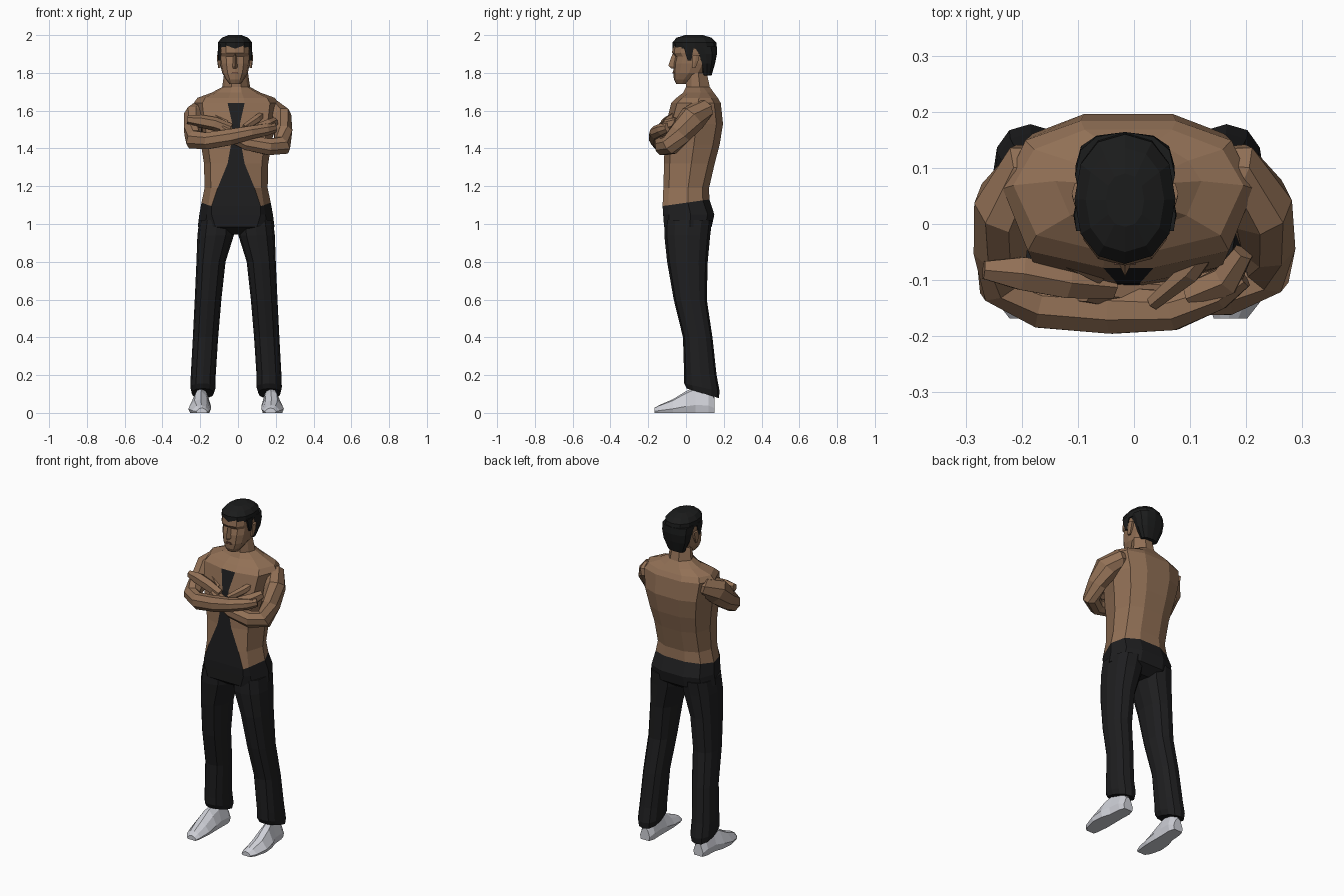
import bpy, bmesh, math
from mathutils import Vector

CX = -0.01  # body centre line


def material(name, rgb):
    m = bpy.data.materials.new(name)
    m.diffuse_color = (*rgb, 1)
    return m


SKIN = material("brown_skin", (0.285, 0.162, 0.092))
BLACK = material("black_cloth", (0.013, 0.013, 0.014))
HAIR = material("black_hair", (0.011, 0.0115, 0.0115))
WHITE = material("white_shoe", (0.62, 0.63, 0.68))
LIP = material("dark_lip", (0.15, 0.07, 0.045))


def loft(name, rings, mats, rule=None):
    """Skin a list of equal-length rings, closing both ends."""
    bm = bmesh.new()
    rows = [[bm.verts.new(p) for p in r] for r in rings]
    n = len(rows[0])
    for k in range(len(rows) - 1):
        for i in range(n):
            j = (i + 1) % n
            f = bm.faces.new((rows[k][i], rows[k][j], rows[k + 1][j], rows[k + 1][i]))
            if rule:
                f.material_index = rule(k, i)
    bm.faces.new(rows[0][::-1])
    bm.faces.new(rows[-1])
    bmesh.ops.recalc_face_normals(bm, faces=bm.faces)
    me = bpy.data.meshes.new(name)
    bm.to_mesh(me)
    bm.free()
    for m in mats:
        me.materials.append(m)
    ob = bpy.data.objects.new(name, me)
    bpy.context.collection.objects.link(ob)
    return ob


def oval(z, x0, x1, y0, y1, n=12, e=0.8):
    """Horizontal rounded-box section between the given limits."""
    pts = []
    for i in range(n):
        a = 2 * math.pi * i / n
        c, s = math.cos(a), math.sin(a)
        c = math.copysign(abs(c) ** e, c) if abs(c) > 1e-6 else 0
        s = math.copysign(abs(s) ** e, s) if abs(s) > 1e-6 else 0
        pts.append(((x0 + x1) / 2 + (x1 - x0) / 2 * c, (y0 + y1) / 2 + (y1 - y0) / 2 * s, z))
    return pts


def stack(name, rows, mat, cx=CX, n=12, e=0.8):
    """Stacked sections: z, half width, front y, back y."""
    return loft(name, [oval(z, cx - w, cx + w, a, b, n, e) for z, w, a, b in rows], [mat])


def limb(name, path, mat, n=8):
    """Tube along x, y, z with horizontal and vertical radii."""
    P = [Vector(p[:3]) for p in path]
    rings = []
    for i, p in enumerate(path):
        t = (P[min(i + 1, len(P) - 1)] - P[max(i - 1, 0)]).normalized()
        side = t.cross(Vector((0, 0, 1))).normalized()
        up = side.cross(t)
        rings.append([P[i] + side * p[3] * math.cos(a) + up * p[4] * math.sin(a)
                      for a in [2 * math.pi * (k + 0.5) / n for k in range(n)]])
    return loft(name, rings, [mat])


def torso_ring(z, w, yf, yb, s, rise=0.0):
    """Mirrored body section; s is the panel half width, rise lifts the back."""
    mid = (yf + yb) / 2 + 0.01
    half = [(s, yf), (max(0.8 * w, s + 0.008), yf + 0.03), (w, mid),
            (0.82 * w, yb - 0.035), (0.38 * w, yb)]
    pts = [(CX + x, y) for x, y in half] + [(CX - x, y) for x, y in reversed(half)]
    return [(x, y, z + rise * (y - yf) / (yb - yf)) for x, y in pts]


# Torso: open skin-coloured top with a dark tapering panel in front
HEM = (1.095, .183, -.124, .124, .130, .035)
torso_rows = [
    HEM, (1.19, .167, -.120, .122, .098),
    (1.32, .170, -.116, .152, .045), (1.42, .186, -.114, .178, .027),
    (1.53, .208, -.106, .196, .020), (1.64, .224, -.078, .184, .045),
    (1.668, .205, -.050, .168, .040), (1.695, .130, -.015, .148, .030),
    (1.725, .074, .000, .126, .025), (1.80, .063, .000, .110, .025)]
loft("torso", [torso_ring(*r) for r in torso_rows], [SKIN, BLACK],
     lambda k, i: 1 if i == 9 and k < 5 else 0)

# Trouser top, sharing the hem section
loft("trouser_top", [torso_ring(*r) for r in (
    HEM, (1.05, .195, -.121, .150, .130), (.985, .203, -.116, .136, .11),
    (.945, .08, -.06, .08, .04))], [BLACK])

# Trouser legs: z, inner x, outer x, front y, back y, hem slant
leg_rows = [(1.02, .005, .195, -.113, .138, 0), (.94, .012, .205, -.115, .128, 0),
            (.80, .056, .210, -.100, .115, 0), (.60, .078, .219, -.065, .110, 0),
            (.40, .095, .229, -.016, .140, 0), (.20, .108, .240, -.010, .162, 0),
            (.135, .108, .242, -.010, .178, .22), (.105, .118, .235, .004, .174, .3)]
# Shoe sections: y, centre x, half width, height
shoe_rows = [(-.168, .182, .030, .026), (-.140, .188, .046, .042),
             (-.07, .193, .060, .072), (0, .190, .056, .115),
             (.05, .182, .046, .14), (.12, .178, .044, .13), (.152, .178, .032, .08)]
for side, tag in ((-1, "right"), (1, "left")):
    rings = []
    for z, a, b, f, k, slant in leg_rows:
        lo, hi = sorted((CX + side * a, CX + side * b))
        rings.append([(x, y, h - slant * (y - .085))
                      for x, y, h in oval(z, lo, hi, f, k, 12, 0.85)])
    loft(tag + "_trouser_leg", rings, [BLACK])
    rings = []
    for y, c, w, h in shoe_rows:
        sec = [(-.85, 0), (-1, .3), (-.45, .9), (.1, 1), (.6, .75), (1, .3), (.85, 0)]
        rings.append([(CX + side * (c - u * w), y, v * h) for u, v in sec])
    loft(tag + "_shoe", rings, [WHITE])

# Crossed arms
limb("right_arm", [
    (-.10, .095, 1.610, .040, .035), (-.190, .085, 1.605, .064, .056),
    (-.228, .035, 1.565, .058, .076), (-.238, -.040, 1.495, .051, .064),
    (-.234, -.105, 1.447, .047, .055), (-.165, -.145, 1.440, .044, .048),
    (-.04, -.154, 1.460, .045, .046), (.07, -.154, 1.485, .038, .038),
    (.15, -.125, 1.500, .030, .034), (.195, -.095, 1.510, .020, .026)], SKIN)
limb("left_arm", [
    (.09, .095, 1.610, .040, .035), (.180, .085, 1.605, .064, .056),
    (.223, .035, 1.560, .060, .076), (.239, -.030, 1.480, .051, .064),
    (.234, -.085, 1.416, .048, .055), (.165, -.122, 1.408, .044, .047),
    (.05, -.125, 1.430, .042, .043), (-.05, -.115, 1.475, .034, .036),
    (-.09, -.112, 1.505, .028, .030)], SKIN)

# Hands laid over the opposite upper arms
limb("left_hand", [(-.04, -.112, 1.500, .024, .032), (-.12, -.104, 1.530, .032, .036),
                   (-.20, -.088, 1.545, .034, .034), (-.268, -.082, 1.552, .018, .022)], SKIN, 6)
limb("left_thumb", [(-.06, -.090, 1.53, .018, .022), (-.12, -.060, 1.570, .018, .022),
                    (-.165, -.020, 1.60, .010, .010)], SKIN, 6)
limb("right_hand", [(.10, -.130, 1.500, .028, .030), (.165, -.100, 1.52, .030, .036),
                    (.195, -.050, 1.54, .020, .026)], SKIN, 6)
limb("right_thumb", [(.035, -.140, 1.510, .014, .020), (.10, -.085, 1.555, .022, .024),
                     (.155, -.020, 1.600, .012, .014)], SKIN, 6)

# Head
HX = -0.016
stack("head", [(1.742, .030, -.052, .010), (1.765, .048, -.064, .040),
               (1.80, .068, -.068, .100), (1.85, .079, -.066, .130),
               (1.886, .081, -.057, .140), (1.906, .083, -.074, .142),
               (1.95, .080, -.068, .140)], SKIN, HX)

# Nose wedge and mouth plate
loft("nose", [[(HX - .007, -.054, 1.90), (HX + .007, -.054, 1.90), (HX, -.072, 1.90)],
              [(HX - .017, -.058, 1.832), (HX + .017, -.058, 1.832), (HX, -.094, 1.838)],
              [(HX - .012, -.060, 1.824), (HX + .012, -.060, 1.824), (HX, -.078, 1.822)]], [SKIN])
loft("mouth", [[(HX - .020, y, 1.796), (HX + .020, y, 1.796),
                (HX + .012, y, 1.806), (HX - .012, y, 1.806)] for y in (-.064, -.072)], [LIP])

# Hair: cap, back and sideburns
stack("hair_cap", [(1.928, .089, -.071, .164), (1.962, .090, -.071, .160),
                   (1.986, .070, -.050, .136), (2.0, .034, -.005, .090)], HAIR, HX, 12, .9)
stack("hair_back", [(1.785, .052, .085, .135), (1.85, .080, .066, .154),
                    (1.90, .088, .045, .164), (1.94, .089, .010, .164)], HAIR, HX)
for side, tag in ((-1, "right"), (1, "left")):
    x = HX + side * .083
    stack(tag + "_sideburn", [(1.865, .006, .008, .030), (1.90, .009, -.004, .036),
                              (1.94, .007, -.016, .046)], HAIR, x, 6)
    stack(tag + "_ear", [(1.825, .006, .030, .050), (1.86, .011, .030, .066),
                         (1.895, .012, .034, .074)], SKIN, x, 6)
